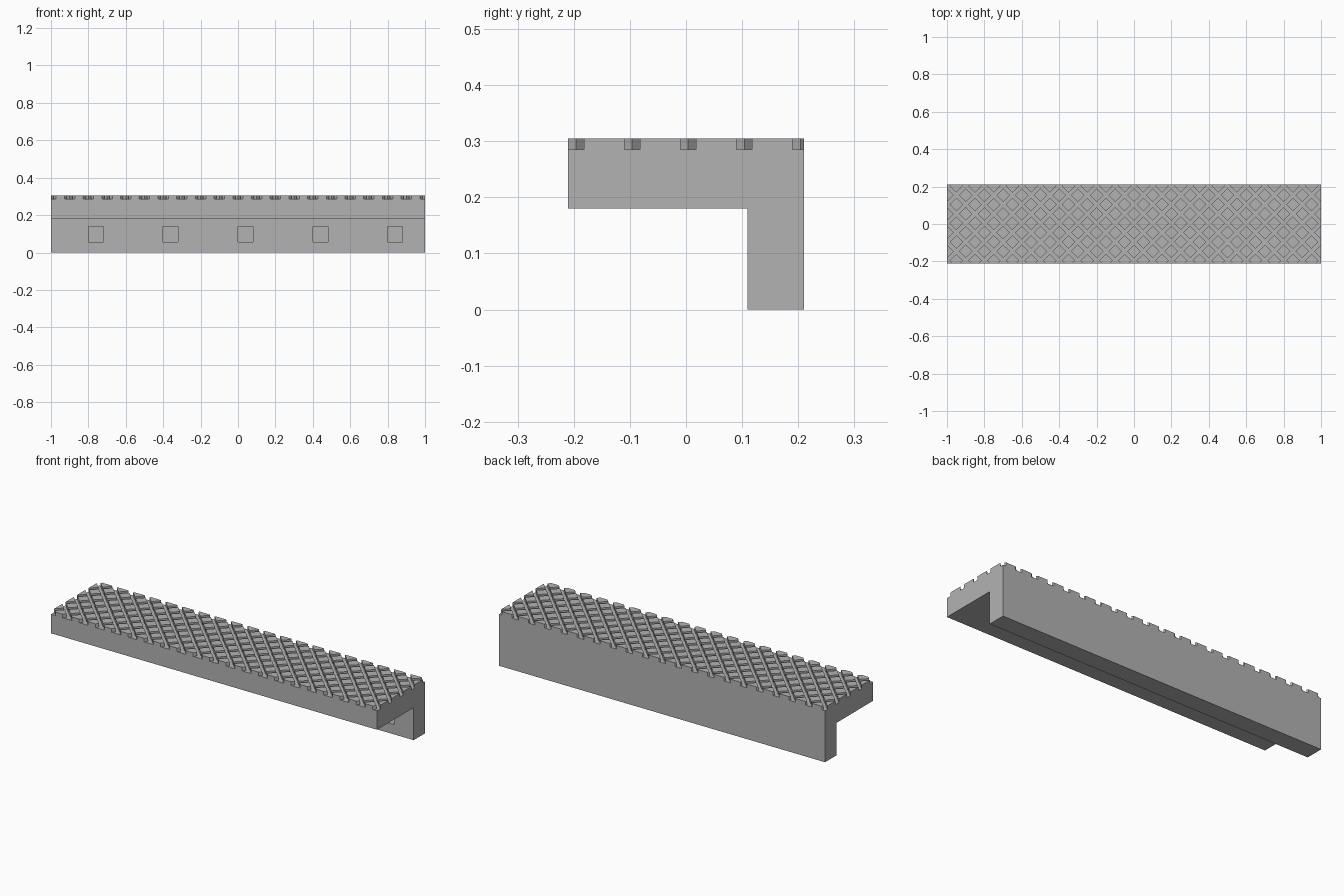
import bpy, bmesh
from mathutils import Vector

if "Cube" in bpy.data.objects:
    bpy.data.objects.remove(bpy.data.objects["Cube"])

grey = bpy.data.materials.new("concrete_grey")
grey.diffuse_color = (0.45, 0.45, 0.45, 1)
grey.use_nodes = True
grey.node_tree.nodes["Principled BSDF"].inputs["Base Color"].default_value = grey.diffuse_color

FLOOR, TOP = 0.285, 0.305      # groove floor and tread surface
PITCH, HALF = 0.10, 0.014      # groove spacing and half width, measured along x
ROW = 0.004                    # y of the middle row of groove crossings


def to_object(name, bm):
    bmesh.ops.recalc_face_normals(bm, faces=bm.faces)
    mesh = bpy.data.meshes.new(name)
    bm.to_mesh(mesh)
    bm.free()
    mesh.materials.append(grey)
    obj = bpy.data.objects.new(name, mesh)
    bpy.context.collection.objects.link(obj)
    return obj


# L-shaped step: profile in y/z extruded along x
bm = bmesh.new()
profile = [(-0.21, 0.18), (0.11, 0.18), (0.11, 0), (0.21, 0), (0.21, FLOOR), (-0.21, FLOOR)]
face = bm.faces.new([bm.verts.new((-1, y, z)) for y, z in profile])
ext = bmesh.ops.extrude_face_region(bm, geom=[face], use_keep_orig=True)
bmesh.ops.translate(bm, vec=(2, 0, 0), verts=[v for v in ext["geom"] if isinstance(v, bmesh.types.BMVert)])
bmesh.ops.recalc_face_normals(bm, faces=bm.faces)


def top_faces():
    return [f for f in bm.faces if f.normal.z > 0.9 and f.calc_center_median().z > FLOOR - 0.001]


# Slice the top along both edges of every diagonal groove
for s in (1, -1):
    for k in range(-13, 14):
        for side in (-HALF, HALF):
            faces = top_faces()
            edges = {e for f in faces for e in f.edges}
            verts = {v for f in faces for v in f.verts}
            bmesh.ops.bisect_plane(bm, geom=faces + list(edges) + list(verts), dist=1e-5,
                                   plane_co=Vector((k * PITCH + side, ROW, FLOOR)),
                                   plane_no=Vector((1, s, 0)).normalized())


# Raise the diamonds left between the grooves
def in_groove(t):
    return abs(t - round(t / PITCH) * PITCH) < HALF


islands = []
for f in top_faces():
    c = f.calc_center_median()
    if not (in_groove(c.x + c.y - ROW) or in_groove(c.x - c.y + ROW)):
        islands.append(f)
raised = bmesh.ops.extrude_discrete_faces(bm, faces=islands)["faces"]
bmesh.ops.translate(bm, vec=(0, 0, TOP - FLOOR), verts=list({v for f in raised for v in f.verts}))
step = to_object("grooved_step", bm)

# Square sockets in the front of the back wall
bm = bmesh.new()
for i in range(5):
    box = bmesh.ops.create_cube(bm, size=1)["verts"]
    bmesh.ops.scale(bm, vec=(0.08, 0.10, 0.084), verts=box)
    bmesh.ops.translate(bm, vec=(-0.76 + 0.4 * i, 0.11, 0.097), verts=box)
cutter = to_object("socket_cutter", bm)
cutter.hide_render = True
cutter.hide_set(True)
mod = step.modifiers.new("sockets", 'BOOLEAN')
mod.operation = 'DIFFERENCE'
mod.solver = 'EXACT'
mod.object = cutter
